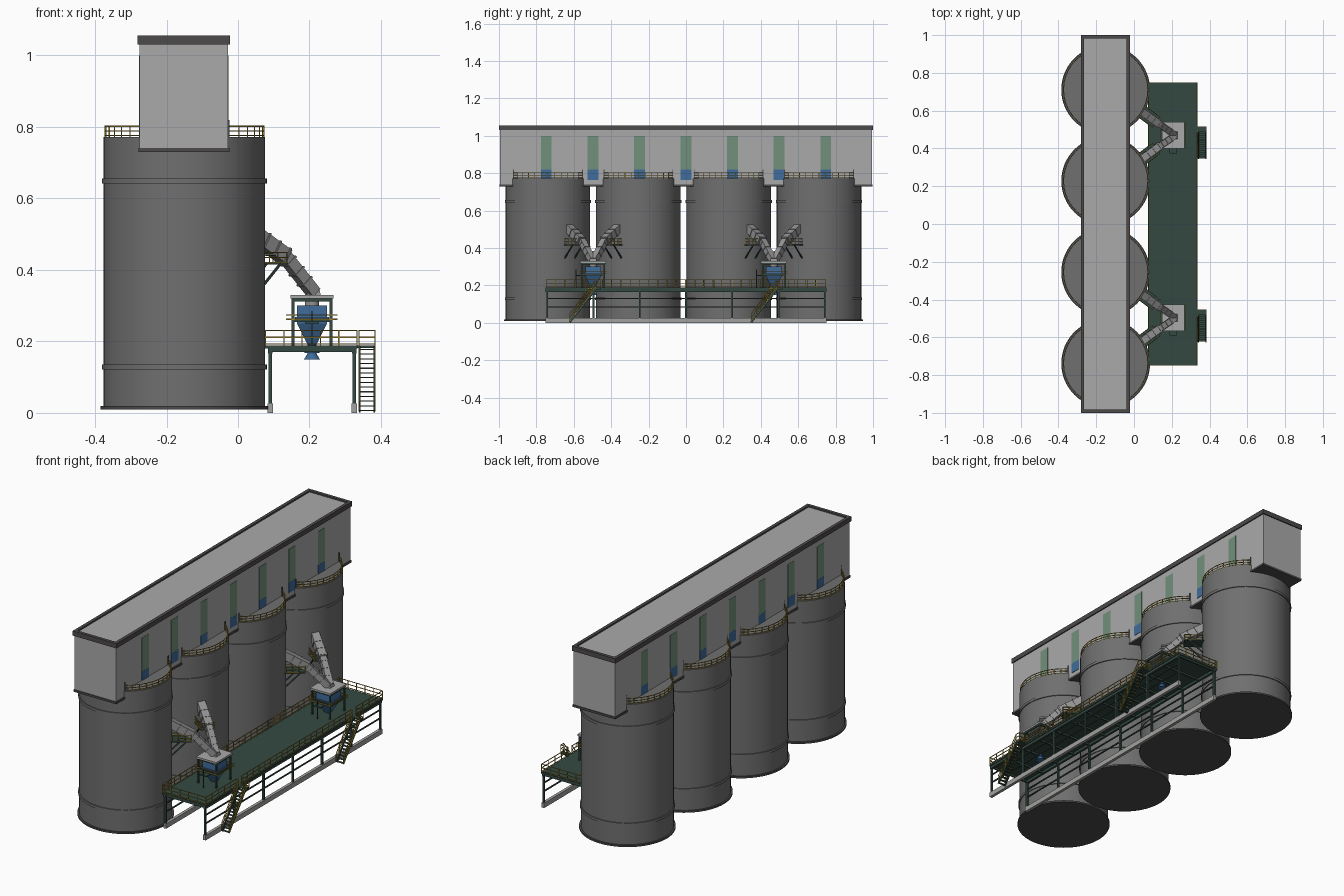
import bpy, bmesh, math
from mathutils import Vector, Matrix

if "Cube" in bpy.data.objects:
    bpy.data.objects.remove(bpy.data.objects["Cube"])

COLORS = {
    "silo_grey": (0.16, 0.16, 0.16), "wall_grey": (0.40, 0.40, 0.40),
    "trim_dark": (0.075, 0.068, 0.072), "steel_green": (0.034, 0.066, 0.055),
    "hopper_blue": (0.05, 0.15, 0.33), "rail_yellow": (0.38, 0.26, 0.03),
    "glass_green": (0.17, 0.28, 0.20), "chute_grey": (0.30, 0.30, 0.30),
    "concrete": (0.36, 0.36, 0.35),
}
MATS = {}
for n, c in COLORS.items():
    MATS[n] = bpy.data.materials.new(n)
    MATS[n].diffuse_color = (*c, 1)
PARTS = {}


def part(name, mat):
    return PARTS.setdefault(name, (bmesh.new(), mat))[0]


def box(bm, x0, x1, y0, y1, z0, z1):
    m = Matrix.Translation(((x0 + x1) / 2, (y0 + y1) / 2, (z0 + z1) / 2))
    bmesh.ops.create_cube(bm, size=1, matrix=m @ Matrix.Diagonal((x1 - x0, y1 - y0, z1 - z0, 1)))


def bar(bm, p, q, w=0.003, h=None):
    p, q = Vector(p), Vector(q)
    d = q - p
    m = Matrix.Translation((p + q) / 2) @ d.to_track_quat('Z', 'Y').to_matrix().to_4x4()
    bmesh.ops.create_cube(bm, size=1, matrix=m @ Matrix.Diagonal((w, h or w, d.length, 1)))


def cone(bm, x, y, z0, z1, r0, r1, n=64):
    m = Matrix.Translation((x, y, (z0 + z1) / 2))
    if n == 4:  # square sections: r is the half width
        m = m @ Matrix.Rotation(math.pi / 4, 4, 'Z')
        r0, r1 = r0 * 2 ** 0.5, r1 * 2 ** 0.5
    bmesh.ops.create_cone(bm, cap_ends=True, segments=n, radius1=r0, radius2=r1,
                          depth=z1 - z0, matrix=m)


def railing(bm, pts, height, step=0.05):
    """Posts along a path with a top rail, a mid rail and a toe rail."""
    up = Vector((0, 0, height))
    for a, b in zip(pts, pts[1:]):
        a, b = Vector(a), Vector(b)
        for f in (0.12, 0.55, 1):
            bar(bm, a + up * f, b + up * f, 0.003)
        n = max(1, round((b - a).length / step))
        for i in range(n + 1):
            c = a.lerp(b, i / n)
            bar(bm, c, c + up, 0.003)


SX, R, Y0 = -0.15, 0.226, -0.0135
SILOS = [Y0 + k * 0.2415 for k in (-3, -1, 1, 3)]
UNITS = [Y0 - 0.483, Y0 + 0.483]

# Silos with base flange, bands and roof-edge railing
for y in SILOS:
    cone(part("silo_shells", "silo_grey"), SX, y, 0.012, 0.772, R, R)
    t = part("silo_base_flanges", "trim_dark")
    cone(t, SX, y, 0.01, 0.019, R + 0.009, R + 0.009)
    t = part("silo_bands", "silo_grey")
    for z in (0.122, 0.642):
        cone(t, SX, y, z, z + 0.014, R + 0.005, R + 0.005)
    for s in (-1, 1):
        pts = []
        for i in range(13):
            a = math.radians(-56 + 112 * i / 12)
            pts.append((SX + s * 0.222 * math.cos(a), y + 0.222 * math.sin(a), 0.772))
        railing(part("silo_railings", "rail_yellow"), pts, 0.03)
        for p in (pts[0], pts[-1]):
            bar(part("railing_end_posts", "trim_dark"), p, (p[0], p[1], 0.82), 0.004)

# Gallery on top of the silos
GX0, GX1 = -0.275, -0.028
box(part("gallery_walls", "wall_grey"), GX0, GX1, -0.994, 0.994, 0.736, 1.048)
t = part("gallery_trim", "trim_dark")
box(t, GX0 - 0.004, GX1 + 0.004, -0.998, 0.998, 0.73, 0.741)
for x0, x1 in ((GX0 - 0.006, GX0 + 0.011), (GX1 - 0.011, GX1 + 0.006)):
    box(t, x0, x1, -1, 1, 1.031, 1.056)
for y0, y1 in ((-1, -0.983), (0.983, 1)):
    box(t, GX0 + 0.011, GX1 - 0.011, y0, y1, 1.031, 1.056)
for i in range(-3, 4):
    y = i * 0.249
    for x in (GX0, GX1):
        box(part("gallery_windows", "glass_green"), x - 0.0015, x + 0.0015, y - 0.029, y + 0.029, 0.82, 1.0)
        box(part("gallery_lower_panels", "hopper_blue"), x - 0.002, x + 0.002, y - 0.029, y + 0.029, 0.765, 0.82)

# Long platform: deck, columns, beams and footings
st = part("platform_frame", "steel_green")
box(part("platform_deck", "steel_green"), 0.075, 0.335, -0.75, 0.75, 0.18, 0.188)
for x in (0.09, 0.325):
    box(part("footings", "concrete"), x - 0.008, x + 0.008, -0.75, 0.75, 0, 0.026)
    for i in range(7):
        y = -0.742 + i * 1.484 / 6
        box(st, x - 0.005, x + 0.005, y - 0.005, y + 0.005, 0.026, 0.18)
    box(st, x - 0.006, x + 0.006, -0.75, 0.75, 0.166, 0.18)
    for z in (0.085, 0.13):
        box(st, x - 0.003, x + 0.003, -0.742, 0.742, z - 0.003, z + 0.003)
for i in range(13):
    y = -0.742 + i * 1.484 / 12
    box(st, 0.085, 0.33, y - 0.004, y + 0.004, 0.17, 0.18)

# Deck railing, open at the two stair heads
rl = part("platform_railing", "rail_yellow")
stairs = [(-0.622, -0.455), (0.348, 0.515)]
gaps = [e for s in stairs for e in (s[1] - 0.03, s[1] + 0.01)]
ys = [-0.748] + gaps + [0.748]
for a, b in zip(ys[::2], ys[1::2]):
    railing(rl, [(0.333, a, 0.188), (0.333, b, 0.188)], 0.043)
for y in (-0.748, 0.748):
    railing(rl, [(0.077, y, 0.188), (0.333, y, 0.188)], 0.043)
railing(rl, [(0.077, -0.748, 0.188), (0.077, 0.748, 0.188)], 0.043)

# Stairs running along the outer edge
for a, b in stairs:
    for x in (0.341, 0.381):
        bar(part("stair_stringers", "steel_green"), (x, a, 0.004), (x, b - 0.025, 0.184), 0.004, 0.011)
        bar(part("stair_stringers", "steel_green"), (x, b - 0.025, 0.184), (x, b, 0.184), 0.004, 0.009)
    for i in range(14):
        f = (i + 0.5) / 14
        y, z = a + (b - 0.025 - a) * f, 0.184 * f
        box(part("stair_treads", "steel_green"), 0.342, 0.38, y - 0.006, y + 0.006, z - 0.0015, z + 0.0015)
    box(part("stair_treads", "steel_green"), 0.334, 0.382, b - 0.026, b, 0.182, 0.188)
    sr = part("stair_railings", "rail_yellow")
    railing(sr, [(0.383, a, 0.004), (0.383, b - 0.025, 0.188), (0.383, b, 0.188)], 0.043)
    railing(sr, [(0.339, a, 0.004), (0.339, b - 0.03, 0.188)], 0.043)
    railing(sr, [(0.339, b, 0.188), (0.383, b, 0.188)], 0.043)

# Loading units: hopper in a frame, fed by two chutes
CX = 0.207
for u in UNITS:
    box(part("unit_caps", "wall_grey"), CX - 0.06, CX + 0.06, u - 0.07, u + 0.07, 0.32, 0.33)
    f = part("unit_frames", "steel_green")
    for sx in (-1, 1):
        for sy in (-1, 1):
            x, y = CX + sx * 0.053, u + sy * 0.06
            box(f, x - 0.004, x + 0.004, y - 0.004, y + 0.004, 0.188, 0.32)
        box(f, CX + sx * 0.053 - 0.003, CX + sx * 0.053 + 0.003, u - 0.06, u + 0.06, 0.254, 0.264)
        box(f, CX + sx * 0.053 - 0.003, CX + sx * 0.053 + 0.003, u - 0.065, u + 0.065, 0.312, 0.32)
        box(f, CX - 0.055, CX + 0.055, u + sx * 0.06 - 0.003, u + sx * 0.06 + 0.003, 0.254, 0.264)
        box(f, CX - 0.055, CX + 0.055, u + sx * 0.06 - 0.003, u + sx * 0.06 + 0.003, 0.312, 0.32)
    h = part("hoppers", "hopper_blue")
    cone(h, CX, u, 0.25, 0.30, 0.042, 0.042, 4)
    cone(h, CX, u, 0.262, 0.268, 0.047, 0.047, 4)
    cone(h, CX, u, 0.19, 0.25, 0.012, 0.042, 4)
    cone(h, CX, u, 0.165, 0.19, 0.012, 0.012, 20)
    cone(h, CX, u, 0.168, 0.173, 0.021, 0.021, 20)
    cone(h, CX, u, 0.15, 0.165, 0.022, 0.013, 20)
    cone(part("hopper_necks", "chute_grey"), CX, u, 0.298, 0.32, 0.02, 0.02, 20)
    g = part("hopper_guard_rails", "rail_yellow")
    for z in (0.262, 0.274):
        for s in (-1, 1):
            bar(g, (CX - 0.072, u + s * 0.066, z), (CX + 0.072, u + s * 0.066, z))
            bar(g, (CX + s * 0.065, u - 0.072, z), (CX + s * 0.065, u + 0.072, z))
    box(f, CX - 0.02, CX + 0.02, u - 0.095, u - 0.06, 0.25, 0.256)
    bar(f, (CX, u - 0.092, 0.188), (CX, u - 0.092, 0.285), 0.004)

    for s in (-1, 1):
        A = Vector((0.028, u + s * 0.136, 0.512))
        B = Vector((0.132, u + s * 0.06, 0.437))
        C = Vector((0.212, u + s * 0.006, 0.336))
        c = part("chutes", "chute_grey")
        bar(c, A, B, 0.04, 0.042)
        bar(c, B - (C - B) * 0.1, C, 0.032, 0.032)
        for p, q, w, fs in ((A, B, 0.047, (0.4, 0.68, 0.95)), (B, C, 0.038, (0.12, 0.4, 0.68))):
            for k in fs:
                m = p.lerp(q, k)
                d = (q - p).normalized() * 0.0025
                bar(c, m - d, m + d, w, w)
        # Service platform under the chute, bracketed off the silo wall
        d = Vector((0.80, -0.6 * s, 0))
        n = Vector((0.6 * s, 0.80, 0))
        W = Vector((0.043, u + s * 0.125, 0.417))
        sp = part("service_platforms", "steel_green")
        bar(sp, W - d * 0.01, W + d * 0.095, 0.07, 0.005)
        for e in (-1, 1):
            o = W + n * e * 0.033
            bar(sp, o + Vector((0, 0, -0.07)), o + d * 0.07, 0.006)
            railing(part("service_railings", "rail_yellow"), [o, o + d * 0.093], 0.032, 0.03)
        e = W + d * 0.093
        railing(part("service_railings", "rail_yellow"), [e - n * 0.033, e + n * 0.033], 0.032, 0.03)
    cone(part("chute_junctions", "chute_grey"), CX + 0.005, u, 0.328, 0.345, 0.02, 0.016, 4)

# Turn every collected part into an object, smooth with sharp edges kept
for name, (bm, mat) in PARTS.items():
    for f in bm.faces:
        f.smooth = True
    for e in bm.edges:
        e.smooth = e.calc_face_angle(0) < 0.5
    me = bpy.data.meshes.new(name)
    bm.to_mesh(me)
    bm.free()
    me.materials.append(MATS[mat])
    bpy.context.collection.objects.link(bpy.data.objects.new(name, me))

for m in bpy.data.materials:
    if m.users and not m.is_grease_pencil:
        m.use_nodes = True
        m.node_tree.nodes["Principled BSDF"].inputs["Base Color"].default_value = m.diffuse_color
